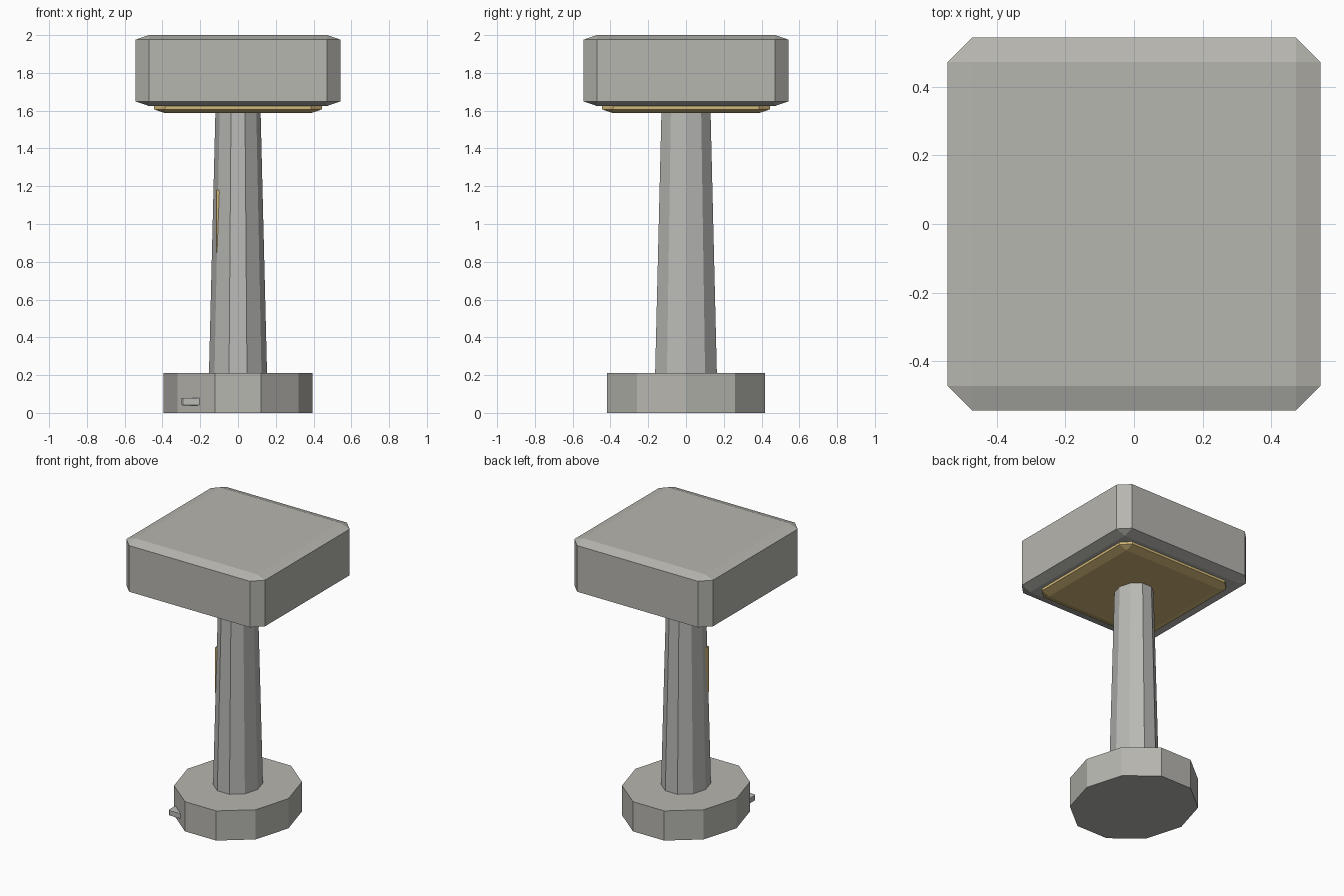
import bpy, bmesh
from math import cos, sin, pi

if "Cube" in bpy.data.objects:
    bpy.data.objects.remove(bpy.data.objects["Cube"], do_unlink=True)


def material(name, rgb):
    m = bpy.data.materials.new(name)
    m.use_nodes = True
    m.diffuse_color = (*rgb, 1)
    m.node_tree.nodes["Principled BSDF"].inputs["Base Color"].default_value = (*rgb, 1)
    return m


warm_gray = material("warm gray", (0.47, 0.465, 0.43))
light_gray = material("light gray", (0.49, 0.49, 0.47))
gold = material("pale gold", (0.64, 0.47, 0.19))


def finish(bm, name, mat):
    bmesh.ops.recalc_face_normals(bm, faces=bm.faces)
    mesh = bpy.data.meshes.new(name)
    bm.to_mesh(mesh)
    bm.free()
    mesh.materials.append(mat)
    obj = bpy.data.objects.new(name, mesh)
    bpy.context.collection.objects.link(obj)
    return obj


def tapered_prism(name, rings, mat, sides=10):
    """Closed prism through elliptical rings of (radius x, radius y, z)."""
    bm = bmesh.new()
    loops = []
    for rx, ry, z in rings:
        angles = [2 * pi * i / sides for i in range(sides)]
        loops.append([bm.verts.new((rx * cos(a), ry * sin(a), z)) for a in angles])
    for low, high in zip(loops, loops[1:]):
        for i in range(sides):
            j = (i + 1) % sides
            bm.faces.new((low[i], low[j], high[j], high[i]))
    bm.faces.new(loops[0])
    bm.faces.new(loops[-1])
    return finish(bm, name, mat)


def chamfered_box(name, low, high, mat, chamfer=0.13):
    """Cube chamfered first, then stretched, so chamfers follow its proportions."""
    bm = bmesh.new()
    bmesh.ops.create_cube(bm, size=2)
    bmesh.ops.bevel(bm, geom=bm.edges[:], offset=chamfer, segments=1,
                    affect='EDGES', profile=0.5)
    for v in bm.verts:
        for k in range(3):
            v.co[k] = (low[k] + high[k]) / 2 + v.co[k] * (high[k] - low[k]) / 2
    return finish(bm, name, mat)


# Foot and tapering stem
tapered_prism("base", [(0.395, 0.44, 0), (0.395, 0.44, 0.21)], warm_gray)
tapered_prism("stem", [(0.154, 0.172, 0.2), (0.119, 0.136, 1.62)], light_gray)

# Square head with the glowing panel set into its underside
chamfered_box("head", (-0.543, -0.543, 1.625), (0.543, 0.543, 2.0), warm_gray)
chamfered_box("light_panel", (-0.445, -0.445, 1.587), (0.445, 0.445, 1.9), gold)

# Small trim strip on the stem and cable stub on the base
chamfered_box("stem_trim", (-0.117, -0.092, 0.85), (-0.06, -0.03, 1.18), gold, 0.08)
chamfered_box("cable_stub", (-0.30, -0.352, 0.04), (-0.15, -0.22, 0.08), light_gray, 0.12)
